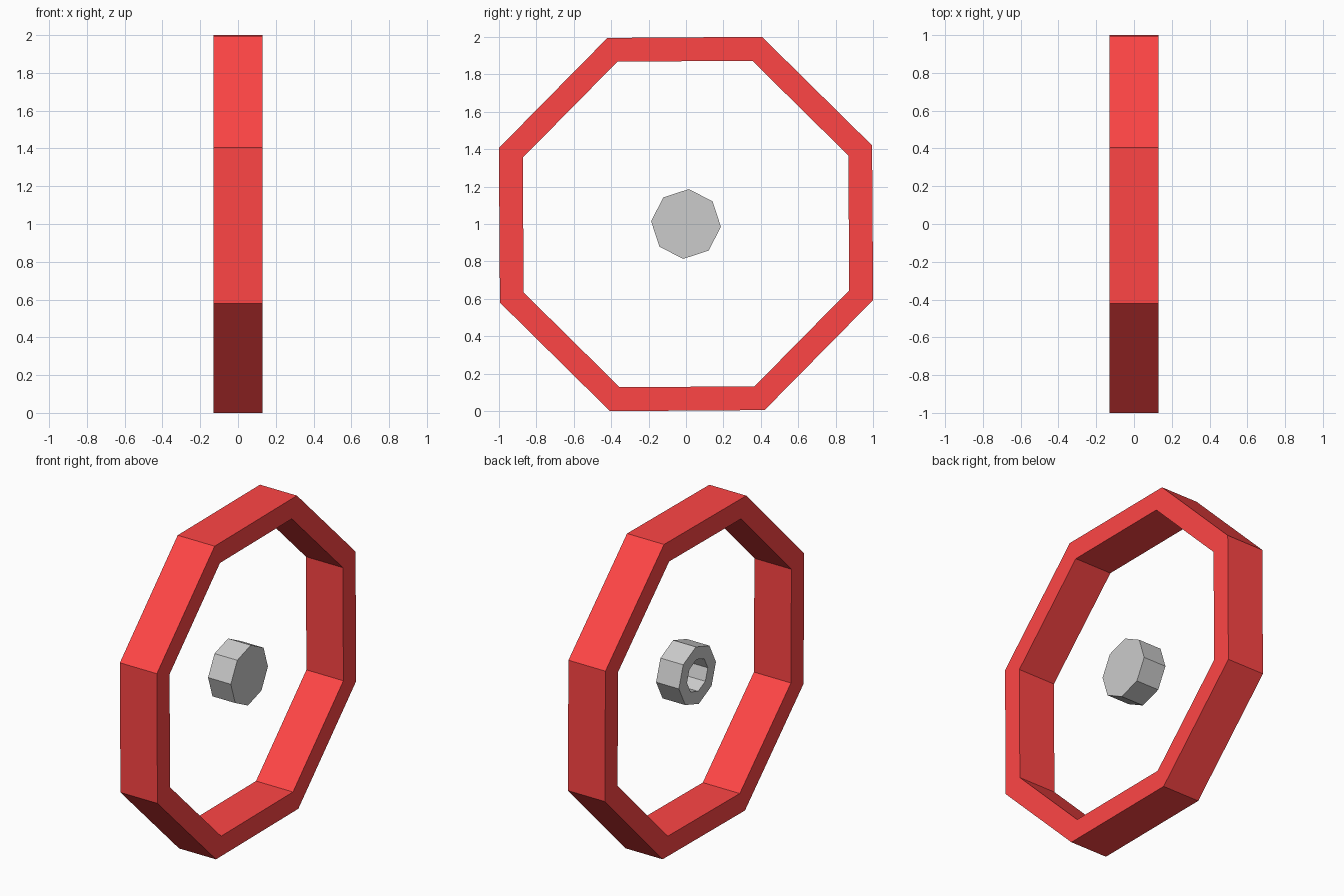
import bpy, bmesh
from math import cos, sin, pi, radians

if "Cube" in bpy.data.objects:
    bpy.data.objects.remove(bpy.data.objects["Cube"])

SIDES = 8
CENTRE_Z = 1.0


def lathe_x(name, profile, turn, closed):
    """Sweep an (x, radius) profile around the x axis in flat facets."""
    bm = bmesh.new()
    rings = []
    for x, r in profile:
        rings.append([bm.verts.new((x, r * cos(turn + 2 * pi * i / SIDES),
                                    CENTRE_Z + r * sin(turn + 2 * pi * i / SIDES)))
                      for i in range(SIDES)])
    pairs = list(zip(rings, rings[1:]))
    if closed:
        pairs.append((rings[-1], rings[0]))
    for a, b in pairs:
        for i in range(SIDES):
            j = (i + 1) % SIDES
            bm.faces.new((a[i], a[j], b[j], b[i]))
    if not closed:
        bm.faces.new(rings[0])
        bm.faces.new(rings[-1])
    bmesh.ops.recalc_face_normals(bm, faces=bm.faces)
    mesh = bpy.data.meshes.new(name)
    bm.to_mesh(mesh)
    bm.free()
    obj = bpy.data.objects.new(name, mesh)
    bpy.context.collection.objects.link(obj)
    return obj


# Red octagonal rim
rim = lathe_x("wheel_rim", [(-0.13, 1.08), (0.13, 1.08), (0.13, 0.942), (-0.13, 0.942)],
              radians(22.9), closed=True)
red = bpy.data.materials.new("red")
red.diffuse_color = (1.0, 0.06, 0.06, 1)
red.use_nodes = True
red.node_tree.nodes["Principled BSDF"].inputs["Base Color"].default_value = red.diffuse_color
rim.data.materials.append(red)

# Grey hub: solid cap on +x, octagonal socket opening on -x
lathe_x("hub", [(0.08, 0.187), (-0.08, 0.187), (-0.08, 0.105), (0.06, 0.105)],
        radians(-4.5), closed=False)
